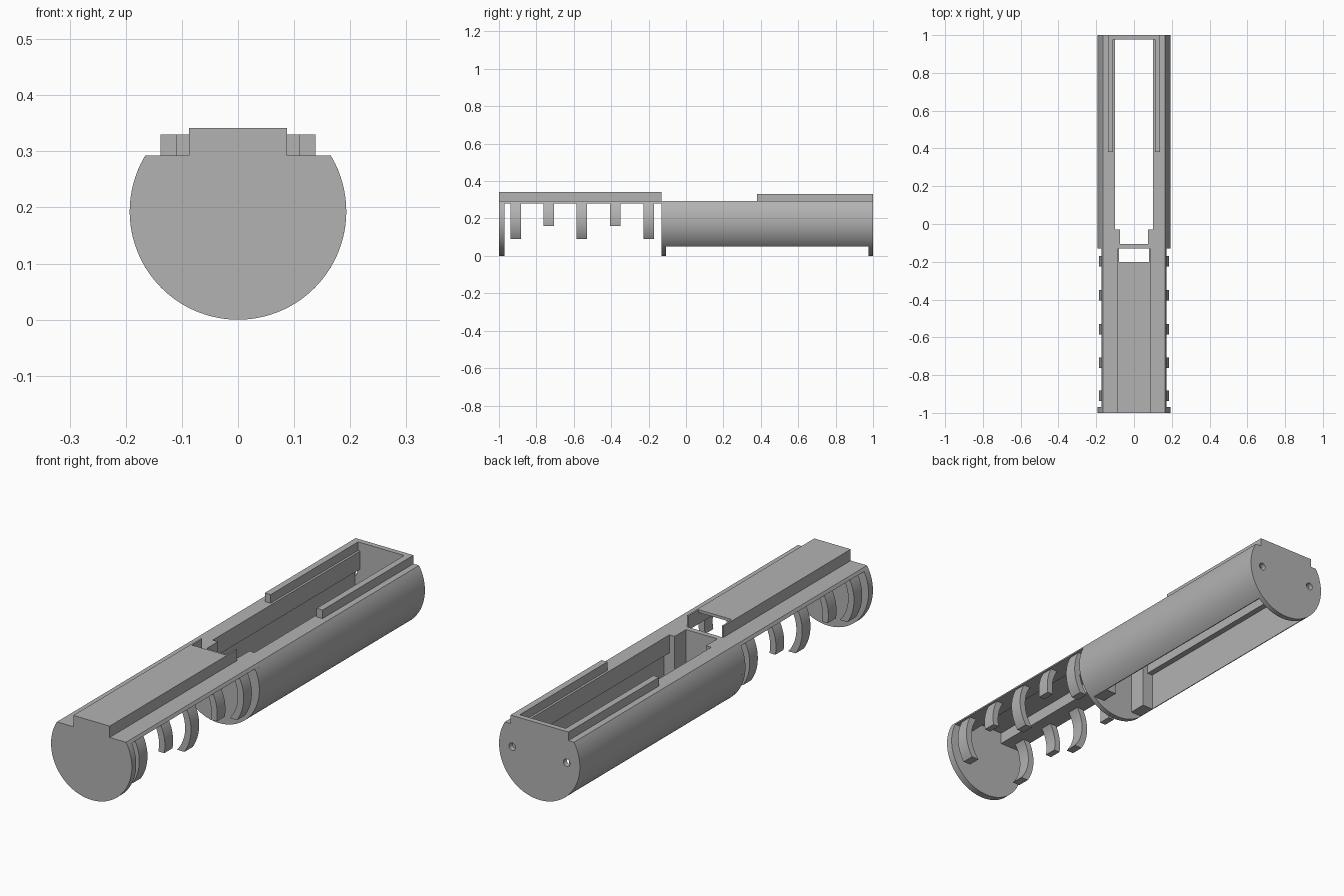
import bpy, bmesh
from math import sqrt, asin, sin, cos, pi

cube = bpy.data.objects.get("Cube")
if cube:
    bpy.data.objects.remove(cube, do_unlink=True)

R = 0.193          # body radius, also the height of its axis
DECK = 0.293       # height of the flat top
UNDER = 0.28       # underside of the front deck
CUT = 0.05         # open bottom of the rear body
SLOT = 0.1         # half width of the top slot
MID0, MID1 = -0.13, -0.107   # middle bulkhead

grey = bpy.data.materials.new("plain grey")
grey.use_nodes = True
grey.diffuse_color = (0.45, 0.45, 0.45, 1)
grey.node_tree.nodes["Principled BSDF"].inputs["Base Color"].default_value = (0.45, 0.45, 0.45, 1)


def arc(r, z0, z1, n=28):
    """Points on the +x side of a circle about the axis, from height z0 to z1."""
    a, b = asin((z0 - R) / r), asin((z1 - R) / r)
    steps = [a + (b - a) * i / n for i in range(n + 1)]
    return [(r * cos(t), R + r * sin(t)) for t in steps]


def box(x0, x1, z0, z1):
    return [(x0, z0), (x1, z0), (x1, z1), (x0, z1)]


def prism(name, profile, spans, mirror=False):
    """Extrude an x-z profile along y over each span, optionally on both sides."""
    bm = bmesh.new()
    for y0, y1 in spans:
        for side in ((1, -1) if mirror else (1,)):
            face = bm.faces.new([bm.verts.new((side * x, y0, z)) for x, z in profile])
            out = bmesh.ops.extrude_face_region(bm, geom=[face])
            moved = [g for g in out["geom"] if isinstance(g, bmesh.types.BMVert)]
            bmesh.ops.translate(bm, verts=moved, vec=(0, y1 - y0, 0))
    bmesh.ops.recalc_face_normals(bm, faces=bm.faces)
    mesh = bpy.data.meshes.new(name)
    bm.to_mesh(mesh)
    bm.free()
    mesh.materials.append(grey)
    ob = bpy.data.objects.new(name, mesh)
    bpy.context.collection.objects.link(ob)
    bpy.ops.object.select_all(action="DESELECT")
    ob.select_set(True)
    bpy.context.view_layer.objects.active = ob
    bpy.ops.object.shade_smooth_by_angle(angle=pi / 6)
    return ob


# Round bulkheads with a flat top
half = arc(R, 0.0, DECK, 48)
disc = half + [(-x, z) for x, z in reversed(half[1:])]
prism("front_bulkhead", disc, [(-1, -0.97)])
prism("middle_bulkhead", disc, [(MID0, MID1)])
back = prism("back_bulkhead", disc, [(0.977, 1)])

# Screw holes through the back bulkhead
for side in (1, -1):
    bpy.ops.mesh.primitive_cylinder_add(vertices=24, radius=0.016, depth=0.2,
                                        location=(side * 0.13, 1, 0.195),
                                        rotation=(pi / 2, 0, 0))
    cutter = bpy.context.object
    cutter.name = "hole_cutter"
    cutter.hide_render = True
    cutter.hide_viewport = True
    cutter.display_type = "WIRE"
    cut = back.modifiers.new("hole", "BOOLEAN")
    cut.object = cutter
    cut.operation = "DIFFERENCE"
    cut.solver = "EXACT"

# Rear body: curved walls with an overhanging lip along the top slot
shell = arc(R, CUT, DECK)
wall = shell + [(SLOT, DECK), (SLOT, 0.215), (0.126, 0.215), (0.126, CUT)]
prism("rear_walls", wall, [(-0.03, 0.977)], mirror=True)
prism("corner_posts", shell + [(0.075, DECK), (0.075, CUT)], [(MID1, -0.03)], mirror=True)

# Rails on the rear deck and the raised lip between them
prism("rear_rails", box(0.11, 0.138, DECK, 0.33), [(0.38, 1)], mirror=True)
prism("rear_lip", box(-0.11, 0.11, DECK, 0.33), [(0.977, 1)])

# Front deck with a raised hollow channel, open on top near the middle bulkhead
channel = arc(R, UNDER, DECK, 4) + [(0.087, DECK), (0.087, 0.342), (0.08, 0.342), (0.08, UNDER)]
prism("front_deck", channel, [(-0.97, MID0)], mirror=True)
prism("channel_top", box(-0.08, 0.08, 0.33, 0.342), [(-0.97, -0.2)])
prism("channel_front", box(-0.087, 0.087, DECK, 0.342), [(-1, -0.97)])

# Curved ribs hanging from the front deck, long and short in turn
for name, low, centres in (("long_ribs", 0.09, (-0.91, -0.557, -0.198)),
                           ("short_ribs", 0.16, (-0.735, -0.378))):
    rib = arc(0.185, low, 0.285, 16) + arc(0.157, low, 0.285, 16)[::-1]
    prism(name, rib, [(c - 0.028, c + 0.028) for c in centres], mirror=True)
